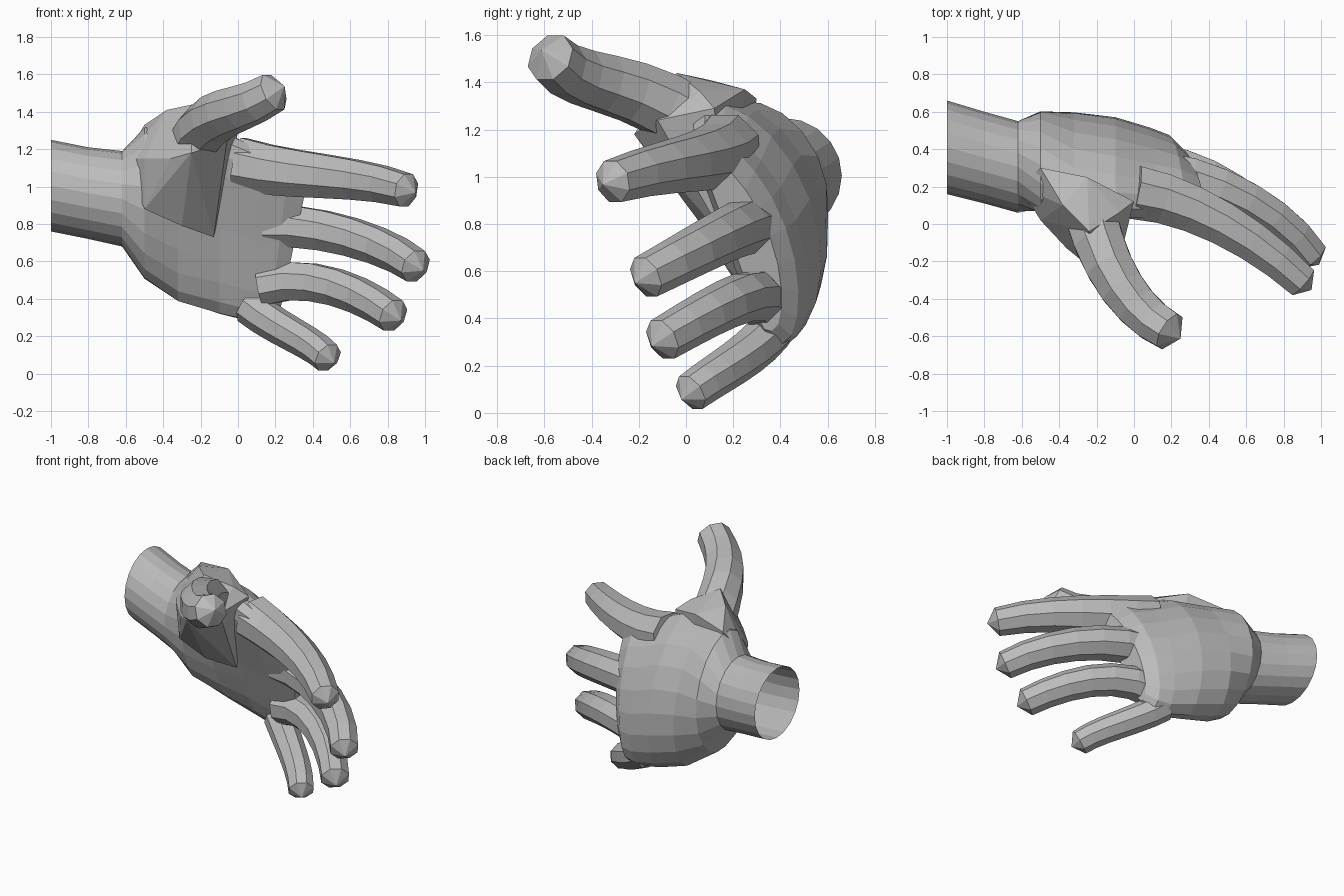
import bpy, bmesh
from math import sin, cos, pi, radians, copysign
from mathutils import Vector
from mathutils.geometry import interpolate_bezier

cube = bpy.data.objects.get("Cube")
if cube:
    bpy.data.objects.remove(cube)

skin = bpy.data.materials.new("plain grey")
skin.use_nodes = True
grey = (0.5, 0.5, 0.5, 1)
skin.diffuse_color = grey
skin.node_tree.nodes["Principled BSDF"].inputs["Base Color"].default_value = grey


def finish(name, bm):
    """Turn a bmesh into a grey object."""
    bmesh.ops.recalc_face_normals(bm, faces=bm.faces)
    mesh = bpy.data.meshes.new(name)
    bm.to_mesh(mesh)
    bm.free()
    mesh.materials.append(skin)
    obj = bpy.data.objects.new(name, mesh)
    bpy.context.collection.objects.link(obj)
    return obj


def loft(name, rings, tip=None):
    """Join rings of points into a closed flat-faced body, with an optional pointed end."""
    bm = bmesh.new()
    loops = [[bm.verts.new(p) for p in ring] for ring in rings]
    n = len(loops[0])
    for a, b in zip(loops, loops[1:]):
        for i in range(n):
            j = (i + 1) % n
            bm.faces.new((a[i], a[j], b[j], b[i]))
    bm.faces.new(loops[0][::-1])
    if tip:
        end = bm.verts.new(tip)
        for i in range(n):
            bm.faces.new((loops[-1][i], loops[-1][(i + 1) % n], end))
    else:
        bm.faces.new(loops[-1])
    return finish(name, bm)


def hull(name, points):
    """Faceted lump wrapped around a few points."""
    bm = bmesh.new()
    for p in points:
        bm.verts.new(p)
    made = bmesh.ops.convex_hull(bm, input=bm.verts)
    spare = [v for v in made["geom_interior"] if isinstance(v, bmesh.types.BMVert)]
    bmesh.ops.delete(bm, geom=spare, context='VERTS')
    return finish(name, bm)


def digit(name, root, bend, curl, end, root_radius, end_radius, sides=8, count=7):
    """Tapered tube along a bezier, with a blunt pointed tip."""
    pts = interpolate_bezier(*map(Vector, (root, bend, curl, end)), count)
    rings = []
    for i, p in enumerate(pts):
        along = (pts[min(i + 1, count - 1)] - pts[max(i - 1, 0)]).normalized()
        side = along.cross(Vector((0, 0, 1))).normalized()
        up = side.cross(along)
        r = root_radius + (end_radius - root_radius) * i / (count - 1)
        rings.append([p + r * (cos(t) * side + sin(t) * up)
                      for t in (2 * pi * (k + 0.5) / sides for k in range(sides))])
    return loft(name, rings, pts[-1] + along * end_radius * 0.7)


def section(x, cy, cz, half_height, half_depth, tilt, bow, sides=20):
    """Oval across the arm; the more it tilts, the squarer it is. Bow curls its ends to the palm."""
    t = radians(tilt)
    ring = []
    for k in range(sides):
        c, s = cos(2 * pi * k / sides), sin(2 * pi * k / sides)
        s = copysign(abs(s) ** (1 - tilt / 100), s)
        h, d = half_height * c, half_depth * s - bow * c * c
        ring.append((x + max(0, x) * 0.25 * c,
                     cy - h * sin(t) + d * cos(t), cz + h * cos(t) + d * sin(t)))
    return ring


# wrist and palm in one body
hand = loft("hand", [section(*s) for s in (
    (-1, .41, 1.005, .245, .25, 0, 0),
    (-.8, .355, .965, .245, .245, 0, 0),
    (-.62, .305, .935, .255, .245, 0, 0),
    (-.5, .34, .92, .41, .26, 10, .05),
    (-.32, .35, .88, .49, .22, 20, .08),
    (-.1, .345, .84, .52, .19, 20, .09),
    (.1, .32, .765, .49, .155, 20, .08),
    (.22, .3, .74, .46, .13, 20, .06),
    (.3, .28, .72, .38, .08, 20, .05))])

# ball of the thumb and its web
thumb_ball = hull("thumb_ball", [
    (-.61, .2, 1.15), (-.5, .3, 1.33), (-.5, .02, 1.15), (-.5, .06, .88),
    (-.36, -.13, 1.15), (-.3, .07, .79), (-.13, .17, .73), (-.25, -.22, 1.18),
    (-.06, -.12, 1.24), (-.38, .1, 1.41), (-.24, -.04, 1.44), (-.08, .06, 1.36),
    (-.25, .25, 1.37), (0, .12, 1.29)])

# thumb and four fingers
thumb = digit("thumb", (-.23, .05, 1.22), (-.16, -.25, 1.43), (0, -.48, 1.38),
              (.19, -.575, 1.505), .15, .11)
index_finger = digit("index_finger", (0, .17, 1.12), (.3, .13, 1.05), (.65, -.07, 1.06),
                     (.9, -.31, .98), .155, .095)
middle_finger = digit("middle_finger", (.15, .27, .79), (.45, .24, .8), (.8, .05, .69),
                      (.95, -.17, .575), .125, .095)
ring_finger = digit("ring_finger", (.12, .32, .47), (.4, .3, .55), (.68, .09, .42),
                    (.83, -.1, .31), .115, .095)
little_finger = digit("little_finger", (.06, .37, .36), (.2, .28, .24), (.4, .13, .17),
                      (.48, .02, .085), .1, .085)

# merge everything into one skin
bpy.context.view_layer.objects.active = hand
for part in (thumb_ball, thumb, index_finger, middle_finger, ring_finger, little_finger):
    mod = hand.modifiers.new("join", 'BOOLEAN')
    mod.operation = 'UNION'
    mod.solver = 'EXACT'
    mod.object = part
    bpy.ops.object.modifier_apply(modifier=mod.name)
    bpy.data.objects.remove(part)

# open wrist end
bm = bmesh.new()
bm.from_mesh(hand.data)
ends = [f for f in bm.faces if all(v.co.x < -0.99 for v in f.verts)]
bmesh.ops.delete(bm, geom=ends, context='FACES')
bm.to_mesh(hand.data)
bm.free()
